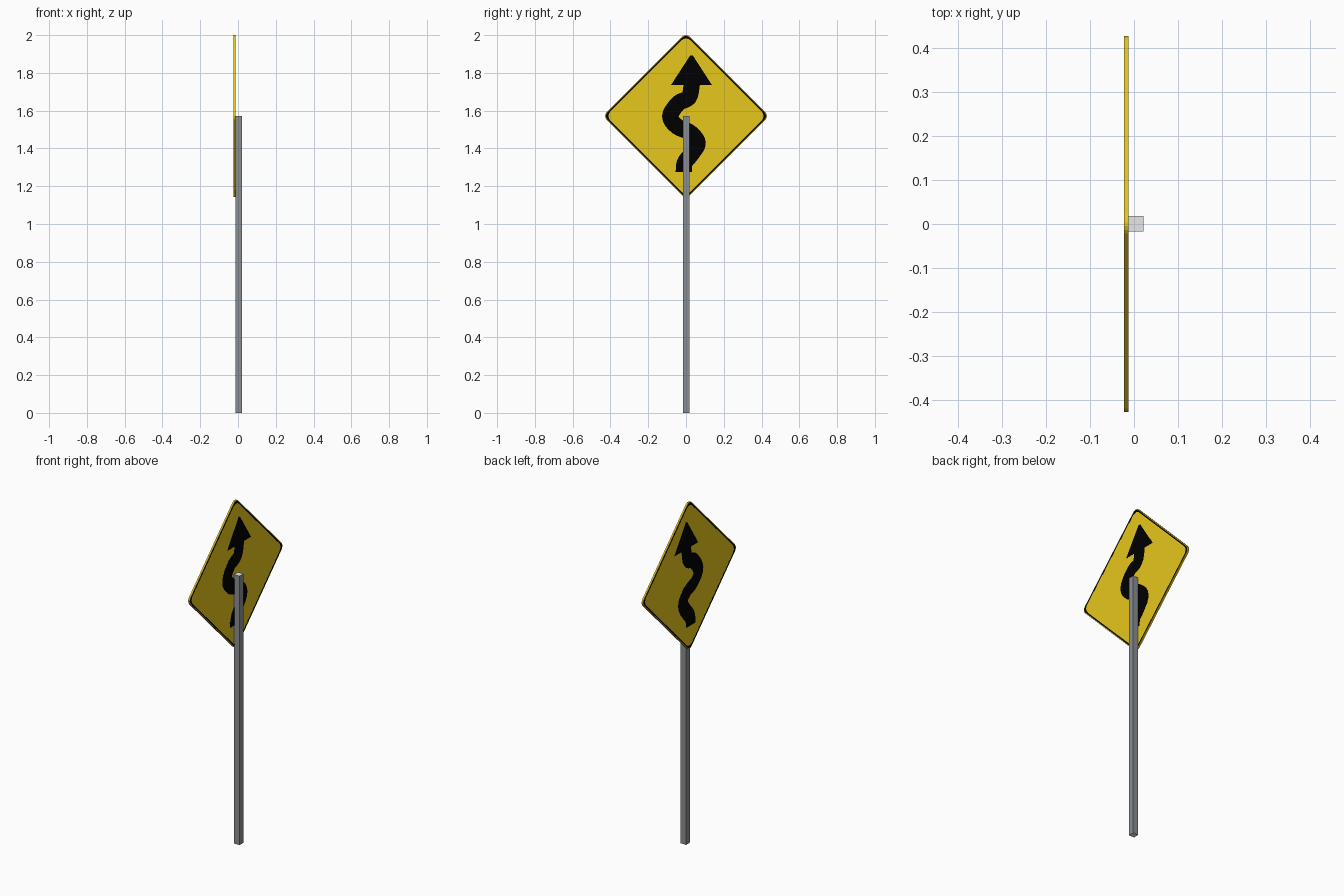
import bpy, bmesh, math
from mathutils import Vector

if "Cube" in bpy.data.objects:
    bpy.data.objects.remove(bpy.data.objects["Cube"])

CZ = 1.5715                     # height of the panel centre
FRONT, BACK = -0.0225, -0.0128  # panel faces along x
# Thin paint layers, one on each panel face
LAYERS = {"front": (FRONT - 0.0004, FRONT + 0.001), "back": (BACK - 0.001, BACK + 0.0004)}


def material(name, rgb):
    m = bpy.data.materials.new(name)
    m.diffuse_color = (*rgb, 1)
    m.use_nodes = True
    m.node_tree.nodes["Principled BSDF"].inputs["Base Color"].default_value = m.diffuse_color
    return m


YELLOW = material("sign yellow", (0.80, 0.57, 0.012))
BLACK = material("paint black", (0.0, 0.0, 0.0))
GREY = material("post grey", (0.26, 0.275, 0.29))
PALE = material("post end pale grey", (0.8, 0.8, 0.8))


def finish(name, bm, *mats):
    bmesh.ops.recalc_face_normals(bm, faces=bm.faces)
    me = bpy.data.meshes.new(name)
    bm.to_mesh(me)
    bm.free()
    for m in mats:
        me.materials.append(m)
    ob = bpy.data.objects.new(name, me)
    bpy.context.collection.objects.link(ob)
    return ob


def diamond(half, r, seg=5):
    """Outline (y, z) of a rounded square standing on its corner."""
    pts = []
    c = (half - r) * math.sqrt(2)
    for k in range(4):
        a0 = k * math.pi / 2
        for i in range(seg + 1):
            a = a0 - math.pi / 4 + i * math.pi / 2 / seg
            pts.append((c * math.cos(a0) + r * math.cos(a),
                        CZ + c * math.sin(a0) + r * math.sin(a)))
    return pts


def plate(name, outline, x0, x1, mat, hole=None):
    """Flat plate across x; an optional matching outline cuts the middle out."""
    bm = bmesh.new()
    rings = [[bm.verts.new((x, y, z)) for y, z in o]
             for o in ([outline, hole] if hole else [outline]) for x in (x0, x1)]
    n = len(outline)

    def bridge(a, b):
        for i in range(n):
            j = (i + 1) % n
            bm.faces.new((a[i], a[j], b[j], b[i]))
    bridge(rings[0], rings[1])
    if hole:
        bridge(rings[2], rings[3])
        bridge(rings[0], rings[2])
        bridge(rings[1], rings[3])
    else:
        bm.faces.new(rings[0])
        bm.faces.new(rings[1])
    return finish(name, bm, mat)


def ribbon(name, left, right, x0, x1, mat):
    """Thin solid strip between two edge lines."""
    bm = bmesh.new()
    strip = [[bm.verts.new((x, p.x, p.y)) for x, p in
              ((x0, l), (x0, r), (x1, r), (x1, l))] for l, r in zip(left, right)]
    for a, b in zip(strip, strip[1:]):
        for i in range(4):
            j = (i + 1) % 4
            bm.faces.new((a[i], a[j], b[j], b[i]))
    bm.faces.new(strip[0])
    bm.faces.new(strip[-1])
    return finish(name, bm, mat)


# Square post with pale ends
bm = bmesh.new()
bmesh.ops.create_cube(bm, size=1)
for f in bm.faces:
    f.material_index = int(abs(f.calc_center_median().z) > 0.4)
for v in bm.verts:
    v.co = (0.0041 + v.co.x * 0.0355, 0.001 + v.co.y * 0.0355, (v.co.z + 0.5) * 1.573)
finish("post", bm, GREY, PALE)

# Diamond panel
plate("sign_panel", diamond(0.3117, 0.03), FRONT, BACK, YELLOW)

# Winding arrow: smooth centreline with constant width, plus a head
path = [Vector(p) for p in [
    (-0.012, 1.275), (-0.006, 1.325), (0.03, 1.372), (0.062, 1.43), (0.02, 1.485),
    (-0.045, 1.515), (-0.084, 1.57), (-0.04, 1.64), (0.015, 1.67), (0.032, 1.745)]]
ext = [2 * path[0] - path[1]] + path + [2 * path[-1] - path[-2]]
line = []
for a, b, c, d in zip(ext, ext[1:], ext[2:], ext[3:]):
    for i in range(5):
        t = i / 5
        line.append(0.5 * (2 * b + (c - a) * t + (2 * a - 5 * b + 4 * c - d) * t * t
                           + (3 * b - a - 3 * c + d) * t ** 3))
line.append(path[-1])
left, right = [], []
for i, p in enumerate(line):
    d = (line[min(i + 1, len(line) - 1)] - line[max(i - 1, 0)]).normalized()
    if i in (0, len(line) - 1):
        d = Vector((0, 1))      # square ends
    n = Vector((-d.y, d.x)) * 0.043
    left.append(p + n)
    right.append(p - n)
head = [(-0.08, 1.735), (0.022, 1.892), (0.036, 1.892), (0.138, 1.735)]

# Painted border line (heavier at the corners) and arrow on both faces
for side, (x0, x1) in LAYERS.items():
    plate(f"border_line_{side}", diamond(0.3075, 0.027), x0, x1, BLACK, diamond(0.3005, 0.036))
    ribbon(f"arrow_shaft_{side}", left, right, x0, x1, BLACK)
    plate(f"arrow_head_{side}", head, x0, x1, BLACK)
